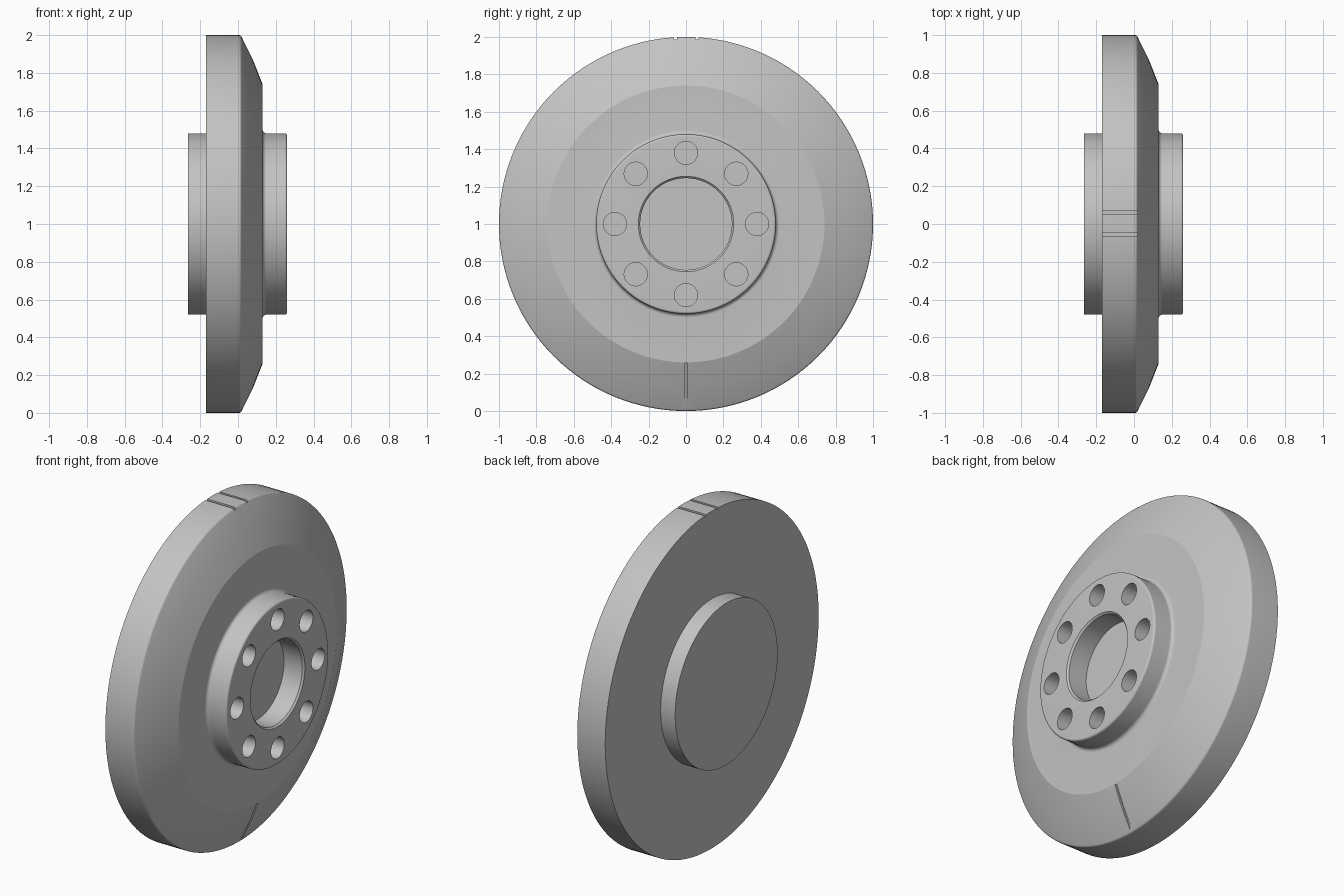
import bpy, bmesh
from math import pi, sin, cos, radians
from mathutils import Matrix, Vector

if "Cube" in bpy.data.objects:
    bpy.data.objects.remove(bpy.data.objects["Cube"], do_unlink=True)

AXIS = Vector((0, 0, 1))  # wheel centre; the wheel axis runs along x

grey = bpy.data.materials.new("grey metal")
grey.use_nodes = True
grey.diffuse_color = (0.55, 0.55, 0.55, 1)
grey.node_tree.nodes["Principled BSDF"].inputs["Base Color"].default_value = (0.55, 0.55, 0.55, 1)


def arc(cx, cr, radius, start, end, steps=8):
    """Rounded corner in the (x, radius) profile plane."""
    angles = [radians(start + (end - start) * i / steps) for i in range(steps + 1)]
    return [(cx + radius * cos(a), cr + radius * sin(a)) for a in angles]


def to_object(bm, name):
    bmesh.ops.recalc_face_normals(bm, faces=bm.faces)
    mesh = bpy.data.meshes.new(name)
    bm.to_mesh(mesh)
    bm.free()
    mesh.materials.append(grey)
    obj = bpy.data.objects.new(name, mesh)
    bpy.context.collection.objects.link(obj)
    return obj


def revolve(name, profile, segments=128):
    bm = bmesh.new()
    verts = [bm.verts.new((x, 0, 1 + r)) for x, r in profile]
    edges = [bm.edges.new(pair) for pair in zip(verts, verts[1:])]
    bmesh.ops.spin(bm, geom=verts + edges, cent=AXIS, axis=(1, 0, 0),
                   angle=2 * pi, steps=segments)
    bmesh.ops.remove_doubles(bm, verts=bm.verts, dist=0.0001)
    return to_object(bm, name)


# Wheel body: rear boss, rim, sloped front, raised hub and blind centre bore
profile = [(-0.265, 0), (-0.265, 0.48), (-0.17, 0.48), (-0.17, 1.0)]
profile += arc(0.005, 0.985, 0.015, 90, 25, 6)
profile += [(0.08, 0.867), (0.13, 0.74)]
profile += arc(0.15, 0.50, 0.02, 180, 270)
profile += arc(0.248, 0.468, 0.012, 90, 0)
profile += [(0.26, 0.255), (0.25, 0.245), (0.13, 0.245), (0.13, 0)]
wheel = revolve("grinding_wheel", profile)

# Cutters: bolt holes, two rim grooves and a slit in the sloped front
bm = bmesh.new()
for i in range(8):
    a = i * pi / 4
    place = Matrix.Translation((0.24, 0.38 * cos(a), 1 + 0.38 * sin(a)))
    bmesh.ops.create_cone(bm, cap_ends=True, segments=40, radius1=0.062, radius2=0.062,
                          depth=0.2, matrix=place @ Matrix.Rotation(pi / 2, 4, "Y"))
for y in (-0.055, 0.06):
    bmesh.ops.create_cube(bm, size=1, matrix=Matrix.Translation((-0.07, y, 2.01))
                          @ Matrix.Diagonal((0.4, 0.016, 0.045, 1)))
bmesh.ops.create_cube(bm, size=1, matrix=Matrix.Translation((0.08, 0, 0.135))
                      @ Matrix.Rotation(radians(23), 4, "Y")
                      @ Matrix.Diagonal((0.022, 0.014, 0.26, 1)))
cutter = to_object(bm, "hole_and_groove_cutter")
cutter.hide_render = True

cut = wheel.modifiers.new("holes and grooves", "BOOLEAN")
cut.operation = "DIFFERENCE"
cut.solver = "EXACT"
cut.object = cutter
bpy.context.view_layer.objects.active = wheel
wheel.select_set(True)
bpy.ops.object.modifier_apply(modifier=cut.name)
bpy.data.objects.remove(cutter, do_unlink=True)

bpy.ops.object.shade_smooth_by_angle(angle=radians(16))
